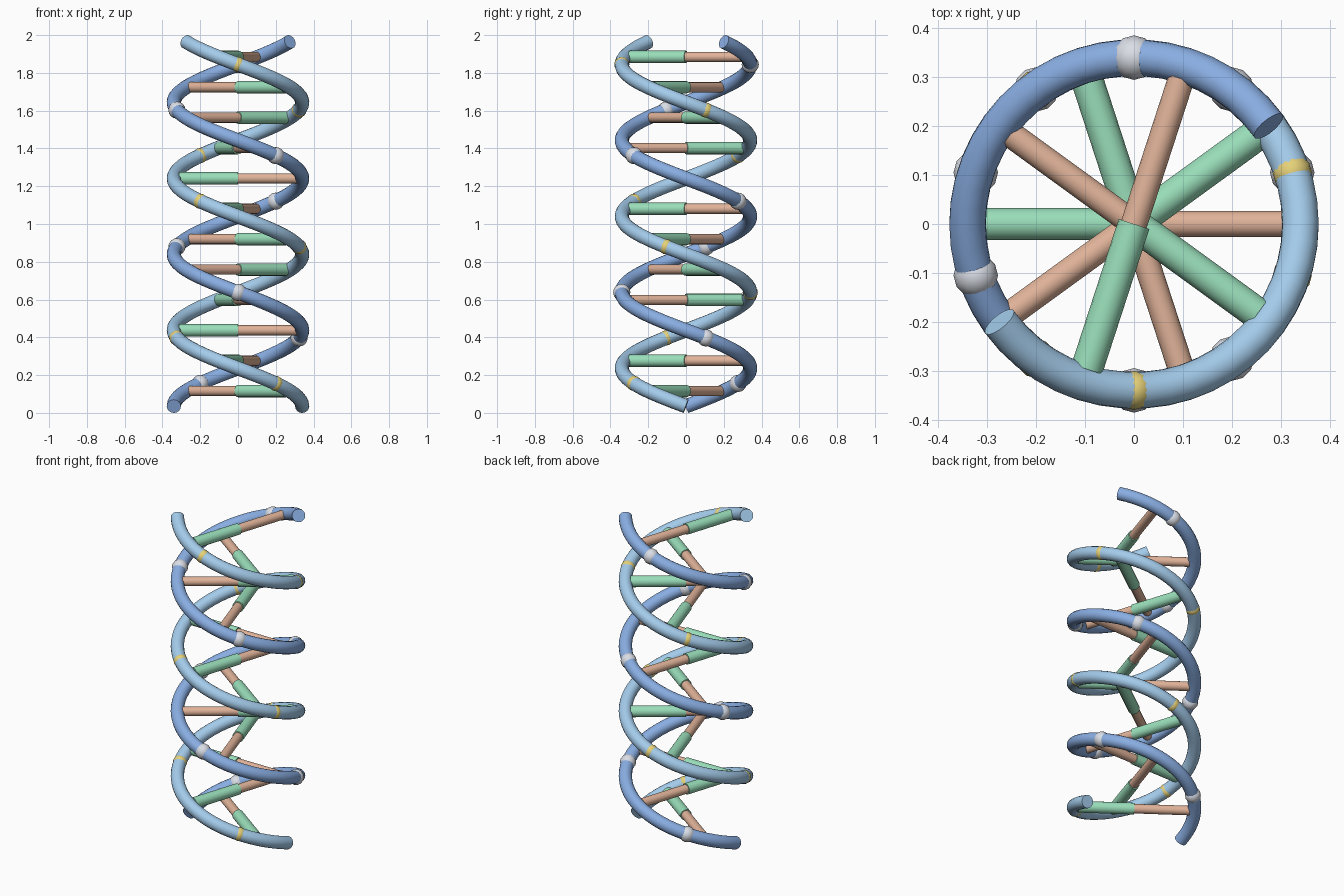
import bpy
from math import cos, sin, pi, radians
from mathutils import Vector

if "Cube" in bpy.data.objects:
    bpy.data.objects.remove(bpy.data.objects["Cube"])

R, TUBE = 0.34, 0.0375          # helix radius, strand thickness
Z0, Z1, TURNS = 0.035, 1.965, 2.4
RUNGS, BEADS = 12, 8


def material(name, rgb):
    m = bpy.data.materials.new(name)
    m.diffuse_color = (*rgb, 1)
    m.use_nodes = True
    m.node_tree.nodes["Principled BSDF"].inputs["Base Color"].default_value = m.diffuse_color
    return m


LIGHT = material("light_blue", (0.37, 0.60, 0.83))
DARK = material("mid_blue", (0.25, 0.42, 0.76))
GREEN = material("green", (0.32, 0.73, 0.49))
PEACH = material("peach", (0.75, 0.45, 0.32))
WHITE = material("pale_grey", (0.70, 0.73, 0.79))
YELLOW = material("yellow", (0.79, 0.64, 0.19))


def helix(t, phase, r=R):
    a = phase - TURNS * 2 * pi * t
    return Vector((r * cos(a), r * sin(a), Z0 + (Z1 - Z0) * t))


def finish(obj, name, mat):
    obj.name = name
    obj.data.materials.clear()
    obj.data.materials.append(mat)
    bpy.ops.object.shade_smooth_by_angle(angle=radians(40))


def strand(name, phase, mat, steps=120):
    cu = bpy.data.curves.new(name, 'CURVE')
    cu.dimensions = '3D'
    cu.bevel_depth = TUBE
    cu.bevel_resolution = 6
    cu.use_fill_caps = True
    sp = cu.splines.new('POLY')
    sp.points.add(steps)
    for i, p in enumerate(sp.points):
        p.co = (*helix(i / steps, phase), 1)
    obj = bpy.data.objects.new(name, cu)
    bpy.context.collection.objects.link(obj)
    bpy.ops.object.select_all(action='DESELECT')
    obj.select_set(True)
    bpy.context.view_layer.objects.active = obj
    bpy.ops.object.convert(target='MESH')
    finish(bpy.context.object, name, mat)


def half_rung(name, t, phase, radius, mat):
    end = helix(t, phase, 0.312)
    start = Vector((0, 0, end.z))
    d = end - start
    bpy.ops.mesh.primitive_cylinder_add(
        vertices=16, radius=radius, depth=d.length, location=(start + end) / 2,
        rotation=d.to_track_quat('Z', 'Y').to_euler())
    finish(bpy.context.object, name, mat)


def bead(name, t, phase, radius, mat):
    bpy.ops.mesh.primitive_uv_sphere_add(
        segments=12, ring_count=8, radius=radius, location=helix(t, phase))
    finish(bpy.context.object, name, mat)


# two opposite strands, their base-pair rungs and beads
for side, phase, s_mat, r_mat, r_rad, b_mat, b_rad in (
        ("light", 0, LIGHT, GREEN, 0.033, YELLOW, 0.040),
        ("dark", pi, DARK, PEACH, 0.027, WHITE, 0.0455)):
    strand(f"{side}_strand", phase, s_mat)
    for i in range(RUNGS):
        half_rung(f"{side}_half_rung_{i + 1}", (i + 0.5) / RUNGS, phase, r_rad, r_mat)
    for i in range(BEADS):
        bead(f"{side}_bead_{i + 1}", (i + 0.5) / BEADS, phase, b_rad, b_mat)
